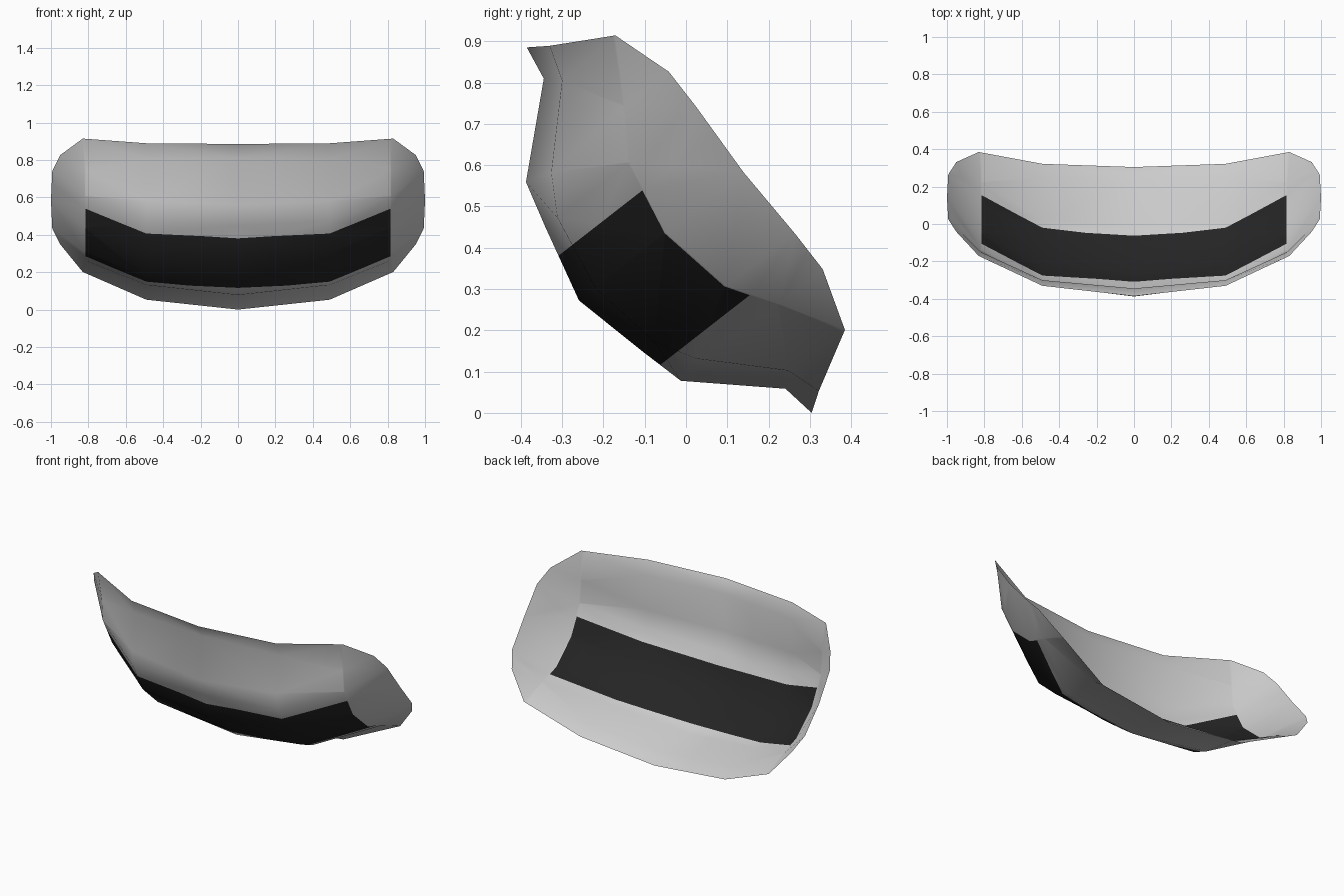
import bpy, bmesh
from mathutils import Vector

if "Cube" in bpy.data.objects:
    bpy.data.objects.remove(bpy.data.objects["Cube"])

# Materials
def material(name, value):
    m = bpy.data.materials.new(name)
    m.diffuse_color = (value, value, value, 1)
    m.use_nodes = True
    m.node_tree.nodes["Principled BSDF"].inputs["Base Color"].default_value = m.diffuse_color
    return m

grey = material("light_grey", 0.60)
black = material("soft_black", 0.018)

# Quarter of the dish in its own frame: x across, v along, w depth.
# Rows run from the flared lip to the middle, each from centre to end.
ROWS = [
    [(0, .561, .240), (.49, .530, .286)],
    [(0, .476, .226), (.49, .445, .258), (.83, .452, .427)],
    [(0, .305, .038), (.49, .285, .100), (.82, .305, .340), (.95, .303, .475)],
    [(0, .190, .008), (.49, .190, .045), (.82, .190, .265), (.993, .195, .475)],
    [(0, 0, -.037), (.49, 0, .013), (.82, 0, .230), (1, 0, .468)],
]

bm = bmesh.new()

# Dish sheet: mirror the quarter four ways, then weld the seams
for sx in (1, -1):
    for sv in (1, -1):
        grid = [[bm.verts.new((x * sx, v * sv, w)) for x, v, w in row] for row in ROWS]
        for a, b in zip(grid, grid[1:]):
            for i in range(len(b) - 1):
                ring = [a[i], b[i], b[i + 1]]
                if i + 1 < len(a):
                    ring.append(a[i + 1])
                if sx * sv < 0:
                    ring.reverse()
                bm.faces.new(ring)
bmesh.ops.remove_doubles(bm, verts=bm.verts, dist=1e-4)

# Dark band: cut its outline into the sheet, colour the faces inside
X, V0, V1 = .815, -.116, .244
bmesh.ops.triangulate(bm, faces=bm.faces)
for co, no in (((X, 0, 0), (1, 0, 0)), ((-X, 0, 0), (1, 0, 0)),
               ((0, V0, 0), (0, 1, 0)), ((0, V1, 0), (0, 1, 0))):
    bmesh.ops.bisect_plane(bm, geom=bm.verts[:] + bm.edges[:] + bm.faces[:],
                           plane_co=co, plane_no=no, dist=1e-5)
for f in bm.faces:
    c = f.calc_center_median()
    f.material_index = int(abs(c.x) < X and V0 < c.y < V1)
    f.smooth = True

# Tilt the dish so that it opens up and back
for v in bm.verts:
    u, w = v.co.y - .374, v.co.z
    v.co = Vector((v.co.x, .615 * u + .789 * w, -.789 * u + .615 * w))
low = min(v.co.z for v in bm.verts)
for v in bm.verts:
    v.co.z -= low
bmesh.ops.recalc_face_normals(bm, faces=bm.faces)
# Outside of the sheet faces down and forward
if sum((f.normal.y + f.normal.z) * f.calc_area() for f in bm.faces) > 0:
    bmesh.ops.reverse_faces(bm, faces=bm.faces)

mesh = bpy.data.meshes.new("curved_shell")
bm.to_mesh(mesh)
bm.free()
mesh.materials.append(grey)
mesh.materials.append(black)
shell = bpy.data.objects.new("curved_shell", mesh)
bpy.context.collection.objects.link(shell)
